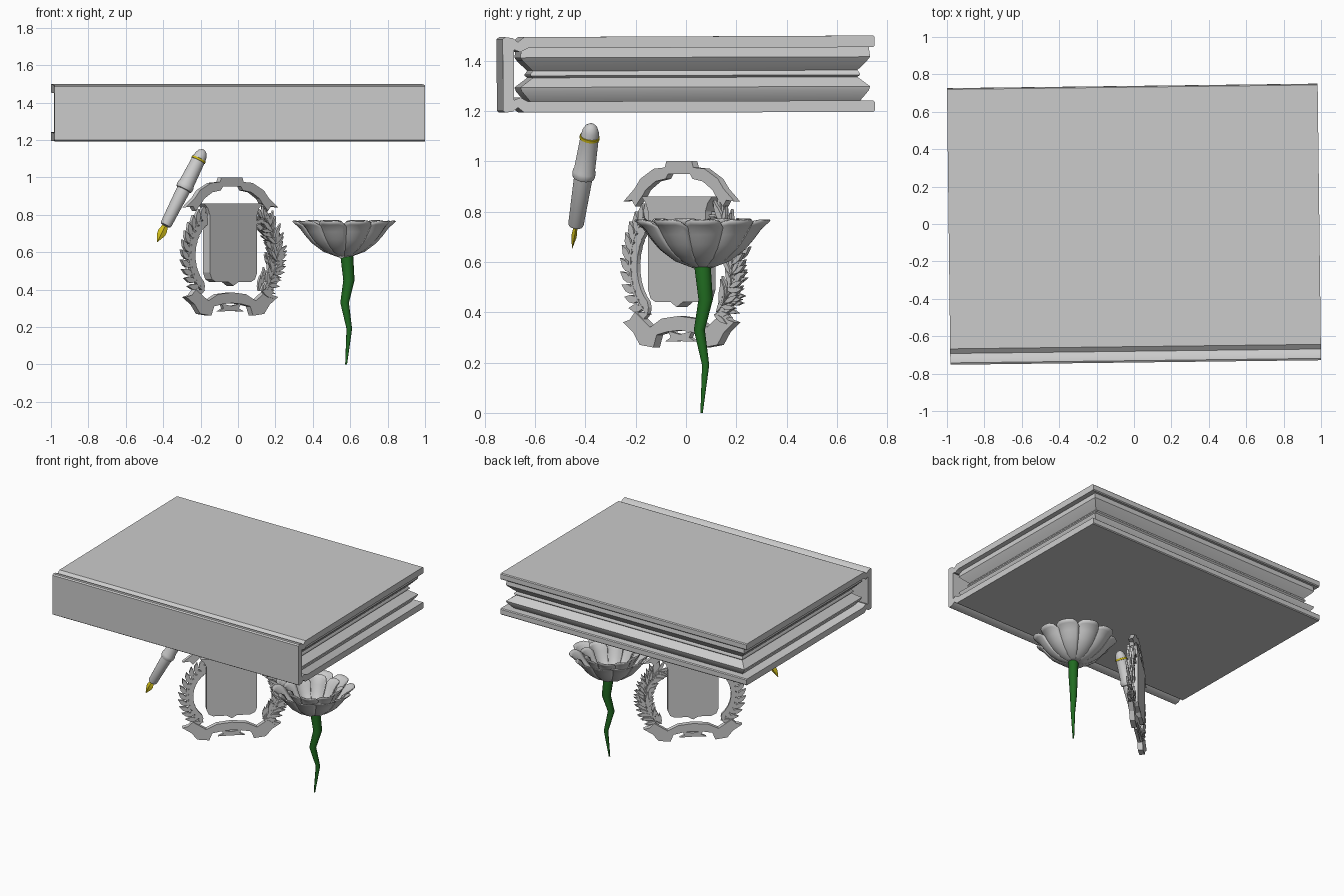
import bpy, bmesh, math, random
from mathutils import Vector

random.seed(4)
if "Cube" in bpy.data.objects:
    bpy.data.objects.remove(bpy.data.objects["Cube"])


def material(name, rgb):
    m = bpy.data.materials.new(name)
    m.use_nodes = True
    m.diffuse_color = (*rgb, 1)
    m.node_tree.nodes["Principled BSDF"].inputs["Base Color"].default_value = (*rgb, 1)
    return m


GREY = material("light grey", (0.6, 0.6, 0.6))
GREEN = material("stem green", (0.015, 0.15, 0.015))
GOLD = material("gold", (0.65, 0.52, 0.01))


def finish(bm, name, mats, smooth=None):
    bmesh.ops.recalc_face_normals(bm, faces=bm.faces)
    mesh = bpy.data.meshes.new(name)
    bm.to_mesh(mesh)
    bm.free()
    ob = bpy.data.objects.new(name, mesh)
    bpy.context.collection.objects.link(ob)
    for m in mats:
        mesh.materials.append(m)
    if smooth:
        bpy.ops.object.select_all(action="DESELECT")
        ob.select_set(True)
        bpy.context.view_layer.objects.active = ob
        bpy.ops.object.shade_smooth_by_angle(angle=math.radians(smooth))
    return ob


def loft(bm, rings, cap=True):
    """Skin closed rings of points; returns the side faces ring by ring."""
    vs = [[bm.verts.new(p) for p in ring] for ring in rings]
    n = len(vs[0])
    bands = [[bm.faces.new((a[i], a[(i + 1) % n], b[(i + 1) % n], b[i])) for i in range(n)]
             for a, b in zip(vs, vs[1:])]
    if cap:
        bm.faces.new(vs[0])
        bm.faces.new(vs[-1])
    return bands


def prism(bm, pts, depth, offset=0):
    """Outline in x and z, given thickness along y."""
    loft(bm, [[(x, offset + d, z) for x, z in pts] for d in (-depth / 2, depth / 2)])


def circle(centre, axis, r, n):
    q = Vector(axis).to_track_quat("Z", "Y")
    return [Vector(centre) + q @ Vector((r * math.cos(k * math.tau / n), r * math.sin(k * math.tau / n), 0))
            for k in range(n)]


# Book: case with spine and hinge grooves, slightly turned
BOOK = dict(location=(0, 0, 1.345), rotation=(0.003, 0, 0.0122))


def place(ob, location, rotation):
    ob.location, ob.rotation_euler = location, rotation


half = [(-.74, .143), (-.73, .15), (-.70, .146), (-.68, .13), (-.655, .15), (.732, .152), (.738, .146),
        (.738, .112), (.732, .106), (-.64, .106), (-.67, .09), (-.695, .1)]
outline = half + [(y, -z) for y, z in reversed(half)]
bm = bmesh.new()
loft(bm, [[(x, y, z) for y, z in outline] for x in (-.991, .991)])
place(finish(bm, "book_cover", [GREY], 35), **BOOK)

# Page block with two ridges around its edges
bm = bmesh.new()
rings = []
for z, inset in ((.107, .035), (.068, .03), (.055, .04), (.015, .08), (.002, .07), (-.004, .07),
                 (-.012, .08), (-.05, .03), (-.065, .035), (-.107, .07)):
    x, y = .99 - inset, .75 - inset
    rings.append([(-x, -.70 + inset, z), (x, -.70 + inset, z), (x, y, z), (-x, y, z)])
loft(bm, rings)
place(finish(bm, "book_pages", [GREY], 40), **BOOK)

# Emblem: shield, ribbons and two wreaths on an upright, turned plane
EMBLEM = dict(location=(-.035, -.01, 0), rotation=(0, 0, math.radians(42)))


def mirrored(pts):
    return [(x - .01, z) for x, z in pts] + [(-x - .01, z) for x, z in reversed(pts) if x > 0]


PLATES = {
    "shield": (.055, [(.21, .86), (.185, .835), (.17, .80), (.17, .49), (.155, .455), (.125, .44),
                      (.035, .44), (0, .42)]),
    "top_ribbon": (.03, [(0, 1.0), (.075, 1.0), (.085, .975), (.15, .97), (.23, .93), (.265, .89), (.33, .84),
                         (.28, .845), (.26, .82), (.215, .865), (.2, .885), (.14, .92), (.08, .93),
                         (.065, .95), (0, .95)]),
    "bottom_ribbon": (.035, [(0, .385), (.1, .375), (.17, .34), (.2, .36), (.26, .4), (.29, .37), (.33, .36),
                             (.27, .32), (.23, .27), (.15, .26), (.13, .31), (.07, .322), (0, .328)]),
    "bottom_bow": (.02, [(0, .312), (.07, .325), (.055, .3), (.09, .283), (0, .285)]),
}
for name, (depth, pts) in PLATES.items():
    bm = bmesh.new()
    prism(bm, mirrored(pts), depth)
    place(finish(bm, name, [GREY]), **EMBLEM)


def arc(side, t):
    """Point and heading on the wreath stem, bottom to top."""
    a = math.radians(-62 + 118 * t)
    return (Vector((side * (.11 + .2 * math.cos(a)), .59 + .225 * math.sin(a))),
            math.atan2(math.cos(a), -side * math.sin(a)))


def leaf(bm, base, heading, length, width, depth, offset):
    d = Vector((math.cos(heading), math.sin(heading)))
    s = Vector((-d.y, d.x))
    shape = [(0, 0), (.3, .42), (.6, .45), (1, 0), (.6, -.45), (.3, -.42)]
    prism(bm, [base + d * length * a + s * width * b for a, b in shape], depth, offset)


def stem_plate(bm, side):
    pts = [arc(side, k / 12)[0] for k in range(13)]
    thick = Vector((.006, 0))
    prism(bm, [p + thick for p in pts] + [p - thick for p in reversed(pts)], .02)


bm = bmesh.new()
stem_plate(bm, -1)
for k in range(12):
    base, head = arc(-1, k / 11)
    for tilt in (-.75, .65):
        leaf(bm, base, head + tilt, .082, .034, .018, 0)
leaf(bm, *arc(-1, 1), .06, .03, .018, 0)
place(finish(bm, "leaf_wreath", [GREY]), **EMBLEM)

bm = bmesh.new()
stem_plate(bm, 1)
for k in range(26):
    base, head = arc(1, k / 25)
    for tilt in (-.9, -.45, .4, .85):
        leaf(bm, base, head + tilt + random.uniform(-.1, .1), .085, .022, .014, random.uniform(-.02, .02))
place(finish(bm, "palm_wreath", [GREY]), **EMBLEM)

# Pen: turned body with a gold band, and a flat gold nib
tip, top = Vector((-.432, -.452, .655)), Vector((-.185, -.375, 1.145))
axis = (top - tip).normalized()
profile = [(.095, .012), (.1, .028), (.108, .031), (.315, .037), (.318, .043), (.328, .046), (.345, .046),
           (.352, .042), (.49, .037), (.491, .04), (.502, .04), (.503, .036), (.525, .033), (.545, .024), (.556, .01)]
bm = bmesh.new()
bands = loft(bm, [circle(tip + axis * t, axis, r, 24) for t, r in profile])
for band in bands[9:11]:
    for f in band:
        f.material_index = 1
finish(bm, "pen_body", [GREY, GOLD], 40)

bm = bmesh.new()
side = axis.cross(Vector((0, 1, 0))).normalized()
depth_dir = axis.cross(side)
rings = []
for t, w in ((0, .002), (.045, .022), (.065, .024), (.1, .014)):
    c = tip + axis * t
    rings.append([c + side * w, c + depth_dir * w * .45, c - side * w, c - depth_dir * w * .45])
loft(bm, rings)
finish(bm, "pen_nib", [GOLD])

# Flower stem: tapering zigzag
path = [(.578, .062, 0, .005), (.595, .078, .19, .015), (.57, .053, .33, .023), (.593, .078, .45, .03),
        (.58, .064, .6, .035)]
bm = bmesh.new()
loft(bm, [circle((x, y, z), (0, 0, 1), r, 10) for x, y, z, r in path])
finish(bm, "flower_stem", [GREEN], 40)

# Flower petals: overlapping cupped leaves in two layers
RADII = [.02, .11, .17, .205, .235, .275]
HEIGHTS = [.572, .605, .65, .69, .73, .765]


def sample(values, t):
    f = min(max(t, 0), 1) * (len(values) - 1)
    i = min(int(f), len(values) - 2)
    return values[i] + (values[i + 1] - values[i]) * (f - i)


def petals(name, count, spread, scale, lift, phase):
    bm = bmesh.new()
    rows, cols = 10, 8
    for p in range(count):
        mid = (p + phase) * math.tau / count
        grid = []
        for i in range(rows + 1):
            line = []
            for j in range(cols + 1):
                s = 2 * j / cols - 1
                t = i / rows * (1 - .2 * s ** 4 - .04 * s * s)
                r = sample(RADII, t) * scale + t * (.012 * s - .02 * s * s)
                z = sample(HEIGHTS, t) + t * (lift + .02 * s * s)
                a = mid + s * spread
                line.append(bm.verts.new((.567 + r * math.cos(a), .065 + r * math.sin(a), z)))
            grid.append(line)
        for a, b in zip(grid, grid[1:]):
            for j in range(cols):
                bm.faces.new((a[j], a[j + 1], b[j + 1], b[j]))
    ob = finish(bm, name, [GREY], 60)
    solid = ob.modifiers.new("thickness", "SOLIDIFY")
    solid.thickness = .006
    solid.offset = 0


petals("outer_petals", 10, .37, 1.0, 0, 0)
petals("inner_petals", 8, .42, .72, .005, .5)
